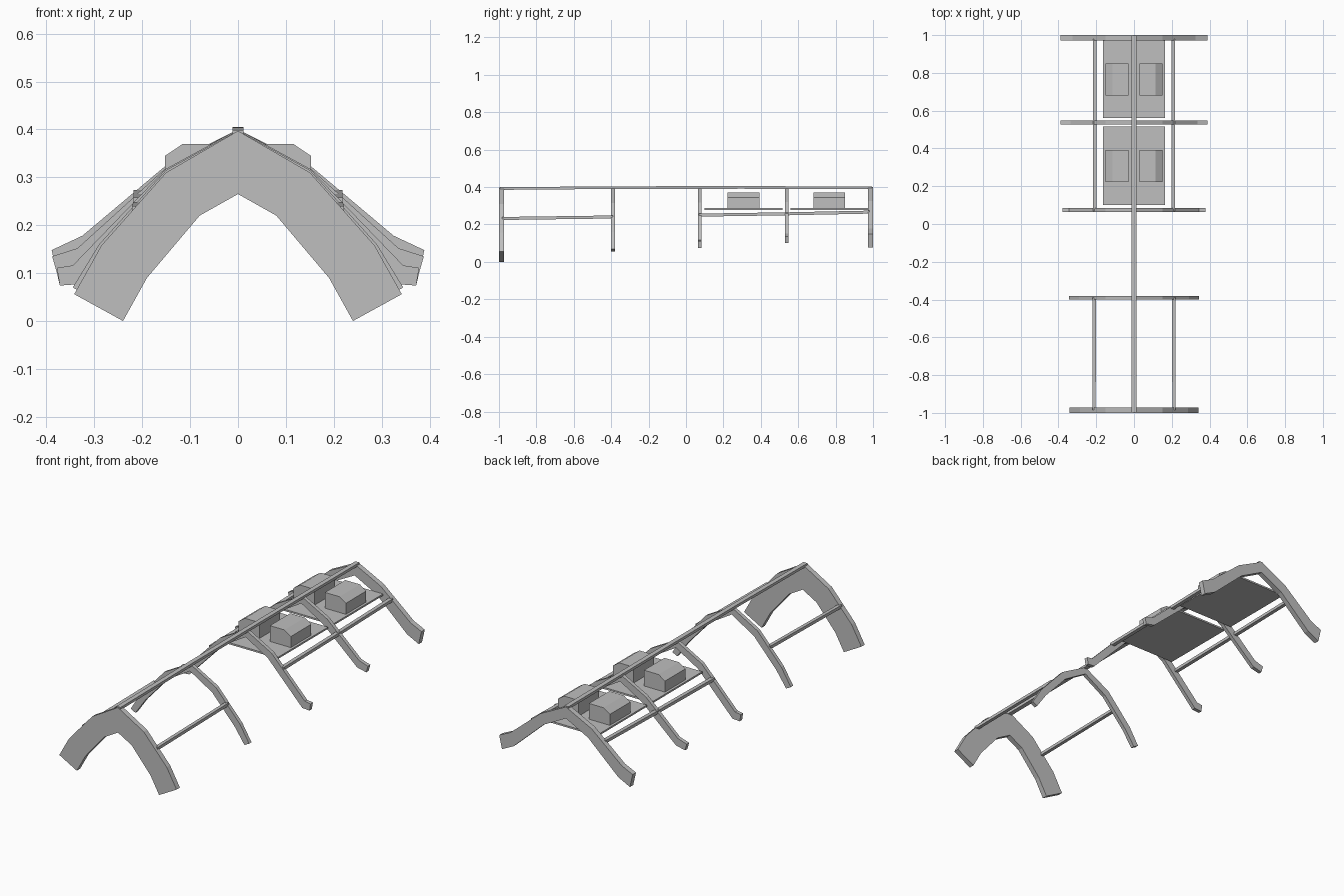
import bpy, bmesh

cube = bpy.data.objects.get("Cube")
if cube:
    bpy.data.objects.remove(cube, do_unlink=True)

grey = bpy.data.materials.new("neutral grey")
grey.use_nodes = True
colour = (0.52, 0.52, 0.52, 1)
grey.diffuse_color = colour
grey.node_tree.nodes["Principled BSDF"].inputs["Base Color"].default_value = colour


def finish(name, bm):
    bmesh.ops.recalc_face_normals(bm, faces=bm.faces[:])
    mesh = bpy.data.meshes.new(name)
    bm.to_mesh(mesh)
    bm.free()
    mesh.materials.append(grey)
    obj = bpy.data.objects.new(name, mesh)
    bpy.context.scene.collection.objects.link(obj)
    return obj


def extrude_profile(name, points, y0, y1):
    """Solid from an (x, z) outline swept along y."""
    bm = bmesh.new()
    front = [bm.verts.new((x, y0, z)) for x, z in points]
    back = [bm.verts.new((x, y1, z)) for x, z in points]
    bm.faces.new(front)
    bm.faces.new(back[::-1])
    for i in range(len(points)):
        j = (i + 1) % len(points)
        bm.faces.new((front[i], front[j], back[j], back[i]))
    return finish(name, bm)


def arch(name, outer, inner, y0, y1):
    """Symmetric arch built as one quad strip, peak to foot on each side."""
    bm = bmesh.new()

    def mirrored(row):
        return [(-x, z) for x, z in row[:0:-1]] + row

    rows = [[bm.verts.new((x, y, z)) for x, z in mirrored(row)]
            for row in (outer, inner) for y in (y0, y1)]
    of, ob, nf, nb = rows
    for i in range(len(of) - 1):
        for a, b in ((of, ob), (ob, nb), (nb, nf), (nf, of)):
            bm.faces.new((a[i], a[i + 1], b[i + 1], b[i]))
    for i in (0, -1):
        bm.faces.new((of[i], ob[i], nb[i], nf[i]))
    return finish(name, bm)


def beam(name, stations, half_w, half_h):
    """Rectangular bar through a list of (x, y, z) centres."""
    bm = bmesh.new()
    rings = [[bm.verts.new((x + sx * half_w, y, z + sz * half_h))
              for sx, sz in ((-1, -1), (1, -1), (1, 1), (-1, 1))]
             for x, y, z in stations]
    for a, b in zip(rings, rings[1:]):
        for i in range(4):
            j = (i + 1) % 4
            bm.faces.new((a[i], a[j], b[j], b[i]))
    bm.faces.new(rings[0])
    bm.faces.new(rings[-1])
    return finish(name, bm)


# Arched frames, front to back
arch("front_frame",
     [(0, .397), (.15, .31), (.285, .158), (.342, .056)],
     [(0, .265), (.08, .22), (.19, .09), (.24, 0)], -1, -.972)
arch("second_frame",
     [(0, .398), (.15, .315), (.29, .16), (.345, .07)],
     [(0, .36), (.13, .282), (.26, .138), (.318, .055)], -.4, -.38)
arch("third_frame",
     [(0, .4), (.15, .318), (.345, .116), (.378, .111)],
     [(0, .362), (.13, .285), (.33, .077), (.372, .074)], .064, .084)
arch("fourth_frame",
     [(0, .4), (.15, .32), (.335, .152), (.388, .135)],
     [(0, .362), (.13, .285), (.325, .112), (.378, .1)], .528, .548)
arch("back_frame",
     [(0, .4), (.15, .325), (.325, .178), (.389, .148)],
     [(0, .34), (.13, .272), (.305, .112), (.373, .078)], .972, 1)

# Central ridge spine
beam("spine", [(0, -.995, .392), (0, -.39, .397), (0, .3, .398), (0, .995, .396)],
     .012, .007)

# Side stringers
for side, label in ((1, "left"), (-1, "right")):
    beam(label + "_front_stringer",
         [(side * .212, -.985, .232), (side * .21, -.39, .24)], .009, .008)
    beam(label + "_back_stringer",
         [(side * .208, .07, .25), (side * .208, .54, .257), (side * .208, .98, .266)],
         .01, .008)

# Floor plates, each carrying a pair of chamfered boxes
for label, y0, y1 in (("front", .1, .515), ("back", .56, .972)):
    extrude_profile(label + "_floor_plate",
                    [(-.165, .278), (.165, .278), (.165, .287), (-.165, .287)], y0, y1)
    mid = (y0 + y1) / 2
    for side, name in ((1, "left"), (-1, "right")):
        outline = [(.03, .286), (.152, .286), (.152, .345), (.115, .37), (.03, .37)]
        extrude_profile(f"{label}_{name}_box", [(side * x, z) for x, z in outline],
                        mid - .085, mid + .085)
